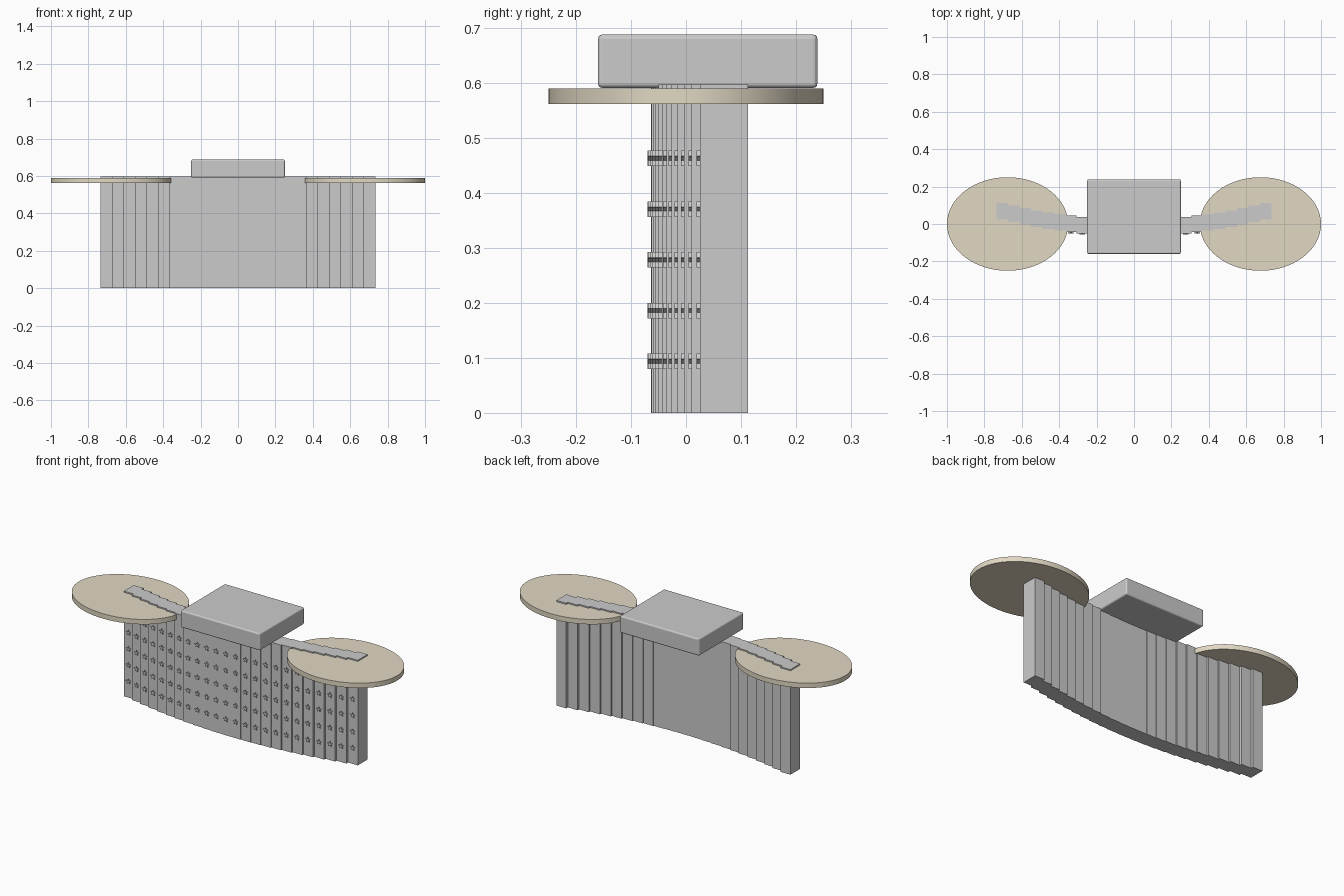
import bpy, bmesh, math
from mathutils import Matrix, Vector

if "Cube" in bpy.data.objects:
    bpy.data.objects.remove(bpy.data.objects["Cube"])

N = 24
STEP = 1.47 / N
WALL_H, DEPTH = 0.597, 0.088


def front_y(x):
    # gentle parabolic bow of the panel, centre pushed forward
    return -0.064 + 0.089 * (x / 0.704) ** 2


def add_box(bm, lo, hi):
    lo, hi = Vector(lo), Vector(hi)
    m = Matrix.Translation((lo + hi) / 2) @ Matrix.Diagonal((*(hi - lo), 1))
    bmesh.ops.create_cube(bm, size=1, matrix=m)


def add_star(bm, x, y, z, r=0.0155, depth=0.012):
    rings = []
    for yy in (y - depth / 2, y + depth / 2):
        ring = []
        for i in range(10):
            a = math.pi / 2 + i * math.pi / 5
            rad = r if i % 2 == 0 else r * 0.45
            ring.append(bm.verts.new((x + rad * math.cos(a), yy, z + rad * math.sin(a))))
        rings.append(ring)
    bm.faces.new(rings[0])
    bm.faces.new(rings[1][::-1])
    for i in range(10):
        j = (i + 1) % 10
        bm.faces.new((rings[0][j], rings[0][i], rings[1][i], rings[1][j]))


def make(name, bm):
    bmesh.ops.recalc_face_normals(bm, faces=bm.faces)
    me = bpy.data.meshes.new(name)
    bm.to_mesh(me)
    bm.free()
    ob = bpy.data.objects.new(name, me)
    bpy.context.collection.objects.link(ob)
    return ob


# stepped slats of the bowed panel, with five star studs on each
slats, studs = bmesh.new(), bmesh.new()
for i in range(N):
    x = (i - (N - 1) / 2) * STEP
    y = front_y(x)
    add_box(slats, (x - STEP / 2, y, 0), (x + STEP / 2, y + DEPTH, WALL_H))
    for k in range(1, 6):
        add_star(studs, x, y, 0.0923 * k)
make("panel_slats", slats)
make("star_studs", studs)

# oval side tops
tan = bpy.data.materials.new("warm_beige")
tan.diffuse_color = (0.76, 0.69, 0.55, 1)
tan.use_nodes = True
tan.node_tree.nodes["Principled BSDF"].inputs["Base Color"].default_value = tan.diffuse_color
for side, s in (("left", -1), ("right", 1)):
    bm = bmesh.new()
    m = Matrix.Translation((s * 0.676, 0, 0.576)) @ Matrix.Diagonal((0.324, 0.25, 1, 1))
    bmesh.ops.create_cone(bm, cap_ends=True, segments=64, radius1=1, radius2=1,
                          depth=0.028, matrix=m)
    top = make(side + "_oval_top", bm)
    top.data.materials.append(tan)
    bpy.ops.object.select_all(action='DESELECT')
    bpy.context.view_layer.objects.active = top
    top.select_set(True)
    bpy.ops.object.shade_smooth_by_angle(angle=math.radians(30))

# central block with softened edges
bm = bmesh.new()
add_box(bm, (-0.25, -0.16, 0.591), (0.25, 0.239, 0.688))
block = make("centre_block", bm)
bev = block.modifiers.new("soft_edges", 'BEVEL')
bev.width, bev.segments = 0.008, 3
